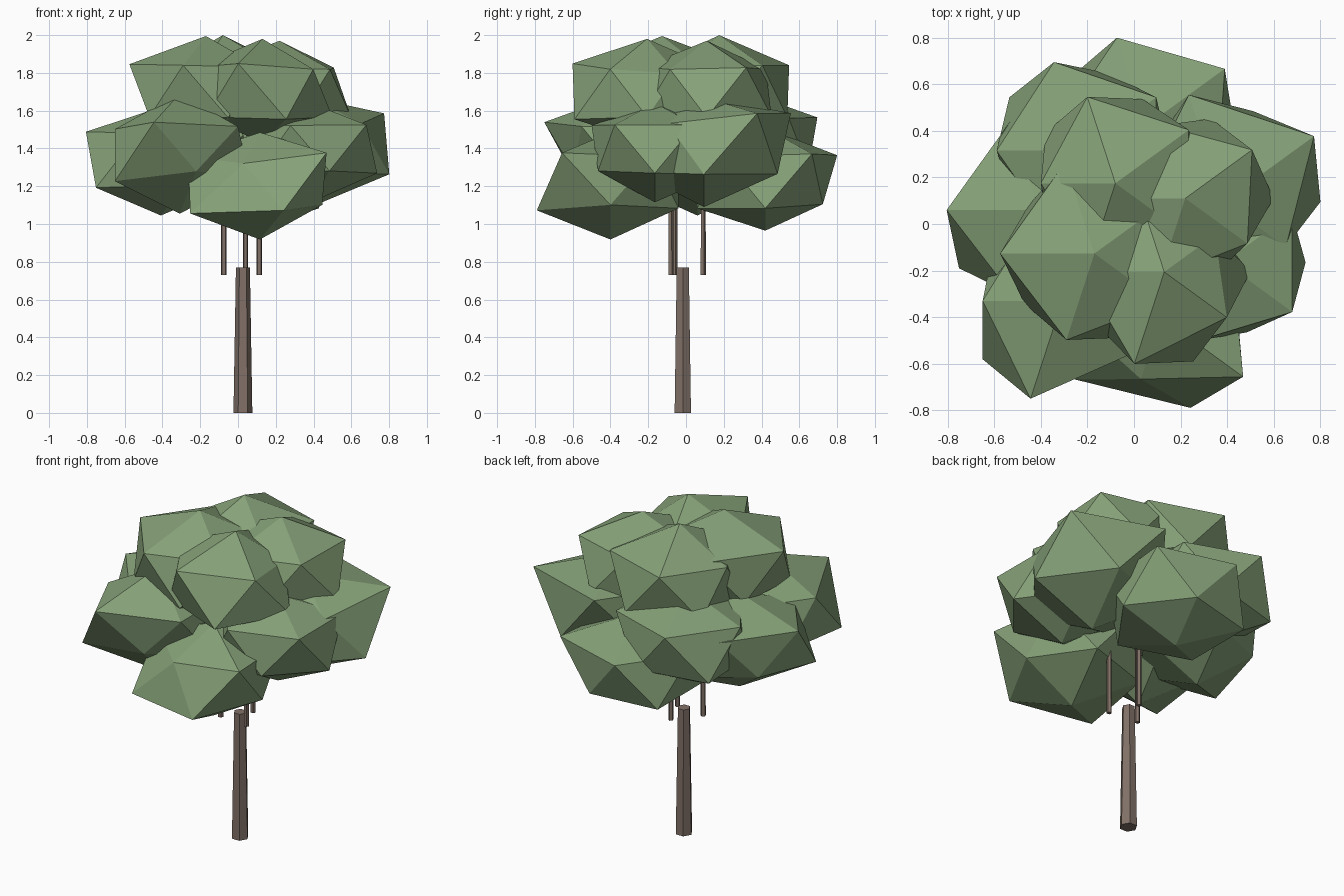
import bpy, bmesh
from math import cos, sin, radians

if "Cube" in bpy.data.objects:
    bpy.data.objects.remove(bpy.data.objects["Cube"])


def material(name, rgb):
    m = bpy.data.materials.new(name)
    m.diffuse_color = (*rgb, 1)
    m.use_nodes = True
    m.node_tree.nodes["Principled BSDF"].inputs["Base Color"].default_value = m.diffuse_color
    return m


LEAF = material("leaf_green", (0.24, 0.36, 0.19))
BARK = material("bark_brown", (0.22, 0.165, 0.135))


def add_object(name, bm, mat):
    bmesh.ops.recalc_face_normals(bm, faces=bm.faces)
    mesh = bpy.data.meshes.new(name)
    bm.to_mesh(mesh)
    bm.free()
    mesh.materials.append(mat)
    obj = bpy.data.objects.new(name, mesh)
    bpy.context.collection.objects.link(obj)
    return obj


def ring(bm, centre, radii, start, slope):
    """Five-point ring; z moves with the radius, as on a squashed icosahedron."""
    x, y, z = centre
    pts = []
    for i, h in enumerate(radii):
        a = radians(start + 72 * i)
        pts.append(bm.verts.new((x + h * cos(a), y + h * sin(a), z + slope * h)))
    return pts


def leaf_clump(name, centre, top, bottom, upper, lower):
    """Irregular icosahedron: two poles and two staggered rings."""
    bm = bmesh.new()
    x, y, _ = centre
    apex = bm.verts.new((x, y, top))
    base = bm.verts.new((x, y, bottom))
    up = ring(bm, centre, upper, 36, 0.36)
    lo = ring(bm, centre, lower, 0, -0.36)
    for i in range(5):
        j = (i + 1) % 5
        bm.faces.new((apex, up[i], up[j]))
        bm.faces.new((base, lo[j], lo[i]))
        bm.faces.new((lo[i], lo[j], up[i]))
        bm.faces.new((up[i], lo[j], up[j]))
    add_object(name, bm, LEAF)


def post(name, sides, r1, r2, x, y, z1, z2, turn=0):
    """Tapered prism standing between two heights."""
    bm = bmesh.new()
    rings = []
    for r, z in ((r1, z1), (r2, z2)):
        angles = [radians(turn + 360 * i / sides) for i in range(sides)]
        rings.append([bm.verts.new((x + r * cos(a), y + r * sin(a), z)) for a in angles])
    lo, up = rings
    for i in range(sides):
        j = (i + 1) % sides
        bm.faces.new((lo[i], lo[j], up[j], up[i]))
    bm.faces.new(lo[::-1])
    bm.faces.new(up)
    add_object(name, bm, BARK)


# Trunk and branches
post("trunk", 6, 0.05, 0.037, 0.026, -0.017, 0, 0.77)
for i, (x, y) in enumerate([(0.04, 0.09), (-0.075, -0.06), (0.113, -0.08)]):
    post(f"branch_{i + 1}", 5, 0.015, 0.014, x, y, 0.73, 1.25, 90)

# Lower ring of foliage
leaf_clump("foliage_front", (0.116, -0.40, 1.22), 1.485, 0.918,
           (0.38, 0.38, 0.38, 0.28, 0.436), (0.33, 0.38, 0.38, 0.456, 0.41))
leaf_clump("foliage_front_left", (-0.308, -0.33, 1.38), 1.69, 1.055,
           (0.38, 0.38, 0.342, 0.442, 0.38), (0.37, 0.37, 0.37, 0.425, 0.28))
leaf_clump("foliage_left", (-0.408, 0.06, 1.345), 1.62, 1.045,
           (0.38, 0.40, 0.397, 0.38, 0.38), (0.38, 0.38, 0.31, 0.425, 0.38))
leaf_clump("foliage_back_left", (-0.22, 0.315, 1.42), 1.70, 1.13,
           (0.39, 0.40, 0.37, 0.38, 0.38), (0.37, 0.35, 0.39, 0.37, 0.37))
leaf_clump("foliage_back", (0.05, 0.42, 1.22), 1.51, 0.965,
           (0.42, 0.40, 0.38, 0.38, 0.38), (0.38, 0.32, 0.38, 0.38, 0.38))
leaf_clump("foliage_back_right", (0.385, 0.095, 1.413), 1.67, 1.09,
           (0.48, 0.484, 0.38, 0.38, 0.33), (0.416, 0.41, 0.38, 0.38, 0.38))
leaf_clump("foliage_front_right", (0.387, -0.165, 1.395), 1.64, 1.115,
           (0.36, 0.36, 0.36, 0.352, 0.362), (0.35, 0.36, 0.36, 0.36, 0.316))

# Crown
leaf_clump("crown_front", (0.13, -0.206, 1.70), 1.98, 1.43,
           (0.27, 0.36, 0.36, 0.415, 0.332), (0.37, 0.36, 0.36, 0.37, 0.404))
leaf_clump("crown_left", (-0.17, -0.127, 1.70), 1.995, 1.43,
           (0.36, 0.41, 0.405, 0.39, 0.36), (0.36, 0.36, 0.35, 0.37, 0.38))
leaf_clump("crown_back", (-0.08, 0.175, 1.70), 2.0, 1.43,
           (0.39, 0.39, 0.32, 0.36, 0.36), (0.37, 0.38, 0.37, 0.36, 0.36))
leaf_clump("crown_right", (0.22, 0.11, 1.70), 1.97, 1.43,
           (0.355, 0.33, 0.36, 0.36, 0.33), (0.38, 0.36, 0.36, 0.36, 0.36))
